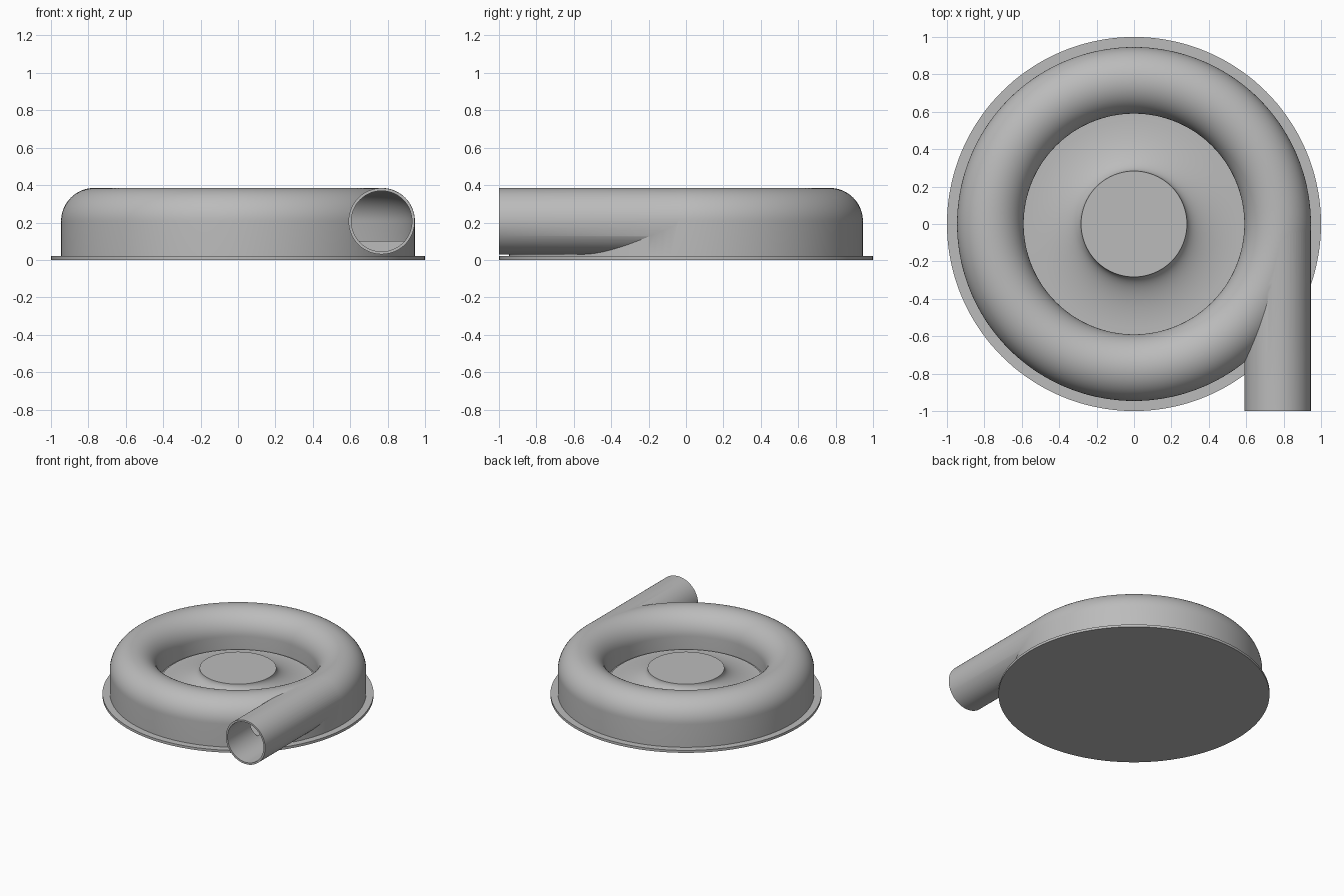
import bpy, bmesh, math
from mathutils import Matrix

cube = bpy.data.objects.get("Cube")
if cube:
    bpy.data.objects.remove(cube, do_unlink=True)

MAJOR, TUBE, WALL, MID_Z = 0.768, 0.178, 0.015, 0.207
FLOOR, HUB_R, HUB_Z, DISH_R = 0.1, 0.283, 0.225, 0.575

metal = bpy.data.materials.new("casing grey")
metal.use_nodes = True
grey = (0.5, 0.5, 0.5, 1)
metal.diffuse_color = grey
metal.node_tree.nodes["Principled BSDF"].inputs["Base Color"].default_value = grey


def add_object(name, bm):
    bmesh.ops.recalc_face_normals(bm, faces=bm.faces)
    mesh = bpy.data.meshes.new(name)
    bm.to_mesh(mesh)
    bm.free()
    mesh.materials.append(metal)
    obj = bpy.data.objects.new(name, mesh)
    bpy.context.collection.objects.link(obj)
    return obj


def lathe(name, profile, closed=False, steps=144):
    """Revolve (radius, height) points around the z axis."""
    bm = bmesh.new()
    verts = [bm.verts.new((r, 0, z)) for r, z in profile]
    edges = [bm.edges.new(pair) for pair in zip(verts, verts[1:])]
    if closed:
        edges.append(bm.edges.new((verts[-1], verts[0])))
    bmesh.ops.spin(bm, geom=verts + edges, cent=(0, 0, 0), axis=(0, 0, 1),
                   angle=math.tau, steps=steps, use_duplicate=False)
    bmesh.ops.remove_doubles(bm, verts=bm.verts, dist=1e-5)
    return add_object(name, bm)


def pipe_rod(name, radius, y0, y1):
    """Solid rod along y, tangent to the ring channel."""
    bm = bmesh.new()
    bmesh.ops.create_cone(bm, cap_ends=True, segments=96, radius1=radius,
                          radius2=radius, depth=y1 - y0)
    place = Matrix.Translation((MAJOR, (y0 + y1) / 2, MID_Z))
    bm.transform(place @ Matrix.Rotation(math.pi / 2, 4, 'X'))
    return add_object(name, bm)


def dome(radius, count=32):
    """Half circle from the outer to the inner side of the ring."""
    return [(MAJOR + radius * math.cos(math.pi * i / count),
             MID_Z + radius * math.sin(math.pi * i / count))
            for i in range(count + 1)]


def boolean(target, tool, operation):
    mod = target.modifiers.new(operation.title(), 'BOOLEAN')
    mod.operation, mod.solver, mod.object = operation, 'EXACT', tool
    bpy.context.view_layer.objects.active = target
    bpy.ops.object.modifier_apply(modifier=mod.name)
    bpy.data.objects.remove(tool, do_unlink=True)


# Flanged casing with domed ring, dished centre and flat hub
dish = [(DISH_R - (DISH_R - HUB_R) * math.sin(a),
         HUB_Z - (HUB_Z - FLOOR - 0.008) * math.cos(a))
        for a in (math.pi / 2 * i / 20 for i in range(21))]
casing = lathe("pump_casing",
               [(0, 0), (1, 0), (1, 0.02), (MAJOR + TUBE, 0.02)]
               + dome(TUBE)
               + [(MAJOR - TUBE, FLOOR), (DISH_R, FLOOR)]
               + dish + [(0, HUB_Z)])

# Outlet pipe leaving the ring on a tangent
boolean(casing, pipe_rod("outlet_pipe", TUBE - 0.001, -1, 0), 'UNION')

# Hollow channel and bore
inner = TUBE - WALL
channel = lathe("channel_cutter",
                dome(inner) + [(MAJOR - inner, FLOOR), (MAJOR + inner, FLOOR)],
                closed=True)
boolean(casing, channel, 'DIFFERENCE')
boolean(casing, pipe_rod("bore_cutter", inner - 0.001, -1.1, 0), 'DIFFERENCE')

# Smooth curved walls, crisp rims
bpy.ops.object.select_all(action='DESELECT')
casing.select_set(True)
bpy.context.view_layer.objects.active = casing
bpy.ops.object.shade_smooth_by_angle(angle=math.radians(30))
